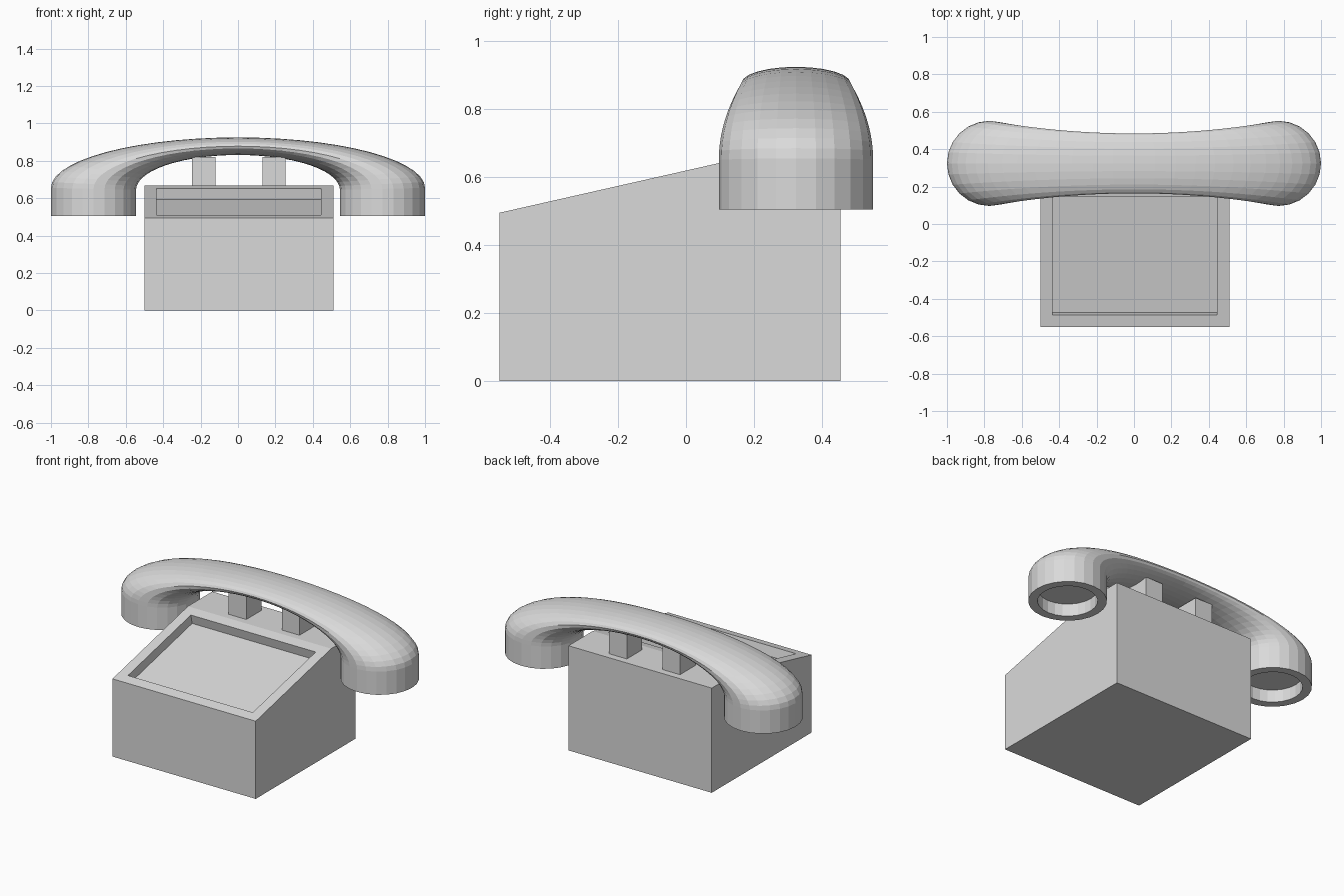
import bpy, bmesh, math
from mathutils import Vector

if "Cube" in bpy.data.objects:
    bpy.data.objects.remove(bpy.data.objects["Cube"])

grey = bpy.data.materials.new("plain_grey")
grey.diffuse_color = (0.7, 0.7, 0.7, 1)
grey.use_nodes = True
grey.node_tree.nodes["Principled BSDF"].inputs["Base Color"].default_value = grey.diffuse_color
CX = 0.005  # middle of the body


def finish(bm, name):
    bmesh.ops.recalc_face_normals(bm, faces=bm.faces)
    mesh = bpy.data.meshes.new(name)
    bm.to_mesh(mesh)
    bm.free()
    mesh.materials.append(grey)
    obj = bpy.data.objects.new(name, mesh)
    bpy.context.collection.objects.link(obj)
    return obj


# Body: wedge profile extruded sideways, with a recessed panel in the slope
bm = bmesh.new()
profile = [(-0.55, 0), (0.455, 0), (0.455, 0.667), (0.21, 0.667), (-0.55, 0.495)]
face = bm.faces.new([bm.verts.new((CX - 0.505, y, z)) for y, z in profile])
side = bmesh.ops.extrude_face_region(bm, geom=[face])["geom"]
bmesh.ops.translate(bm, vec=(1.01, 0, 0),
                    verts=[v for v in side if isinstance(v, bmesh.types.BMVert)])
bmesh.ops.recalc_face_normals(bm, faces=bm.faces)
slope = next(f for f in bm.faces if f.normal.z > 0.5 and f.normal.y < -0.1)
normal = slope.normal.copy()
bmesh.ops.inset_region(bm, faces=[slope], thickness=0.065, use_even_offset=True)
floor = bmesh.ops.extrude_discrete_faces(bm, faces=[slope])["faces"][0]
bmesh.ops.translate(bm, vec=normal * -0.06, verts=floor.verts)
finish(bm, "body")

# Two cradle posts
for label, s in (("left", -1), ("right", 1)):
    bm = bmesh.new()
    bmesh.ops.create_cube(bm, size=1)
    bmesh.ops.scale(bm, vec=(0.125, 0.155, 0.16), verts=bm.verts)
    bmesh.ops.translate(bm, vec=(CX + s * 0.1875, 0.3325, 0.74), verts=bm.verts)
    finish(bm, label + "_cradle_post")

# Handset: elliptical rings lofted between an outer and an inner arch
SIDES, STEPS, HY = 24, 28, 0.324
EAR_X, EAR_R, HOLE_R = 0.7725, 0.2275, 0.174


def ring(bm, outer, inner, half_width):
    centre, axis = (outer + inner) / 2, (outer - inner) / 2
    width = Vector((0, half_width, 0))
    angles = [2 * math.pi * i / SIDES for i in range(SIDES)]
    return [bm.verts.new(centre + axis * math.cos(a) + width * math.sin(a)) for a in angles]


def ear_ring(bm, s, r, z):
    return ring(bm, Vector((s * (EAR_X + r), HY, z)), Vector((s * (EAR_X - r), HY, z)), r)


bm = bmesh.new()
ear = [(HOLE_R, 0.585), (HOLE_R, 0.505), (EAR_R, 0.505)]  # hollow, then rim
rings = [ear_ring(bm, -1, r, z) for r, z in ear]
for i in range(STEPS + 1):
    t = math.pi * i / STEPS
    c, s = math.cos(t), math.sin(t)
    rings.append(ring(bm, Vector((-c, HY, 0.655 + 0.27 * s)),
                      Vector((-0.545 * c, HY, 0.645 + 0.186 * s)),
                      0.16 + 0.0675 * c * c))
rings += [ear_ring(bm, 1, r, z) for r, z in reversed(ear)]
for a, b in zip(rings, rings[1:]):
    for i in range(SIDES):
        j = (i + 1) % SIDES
        bm.faces.new((a[i], a[j], b[j], b[i]))
bm.faces.new(rings[0])
bm.faces.new(rings[-1])
finish(bm, "handset")
